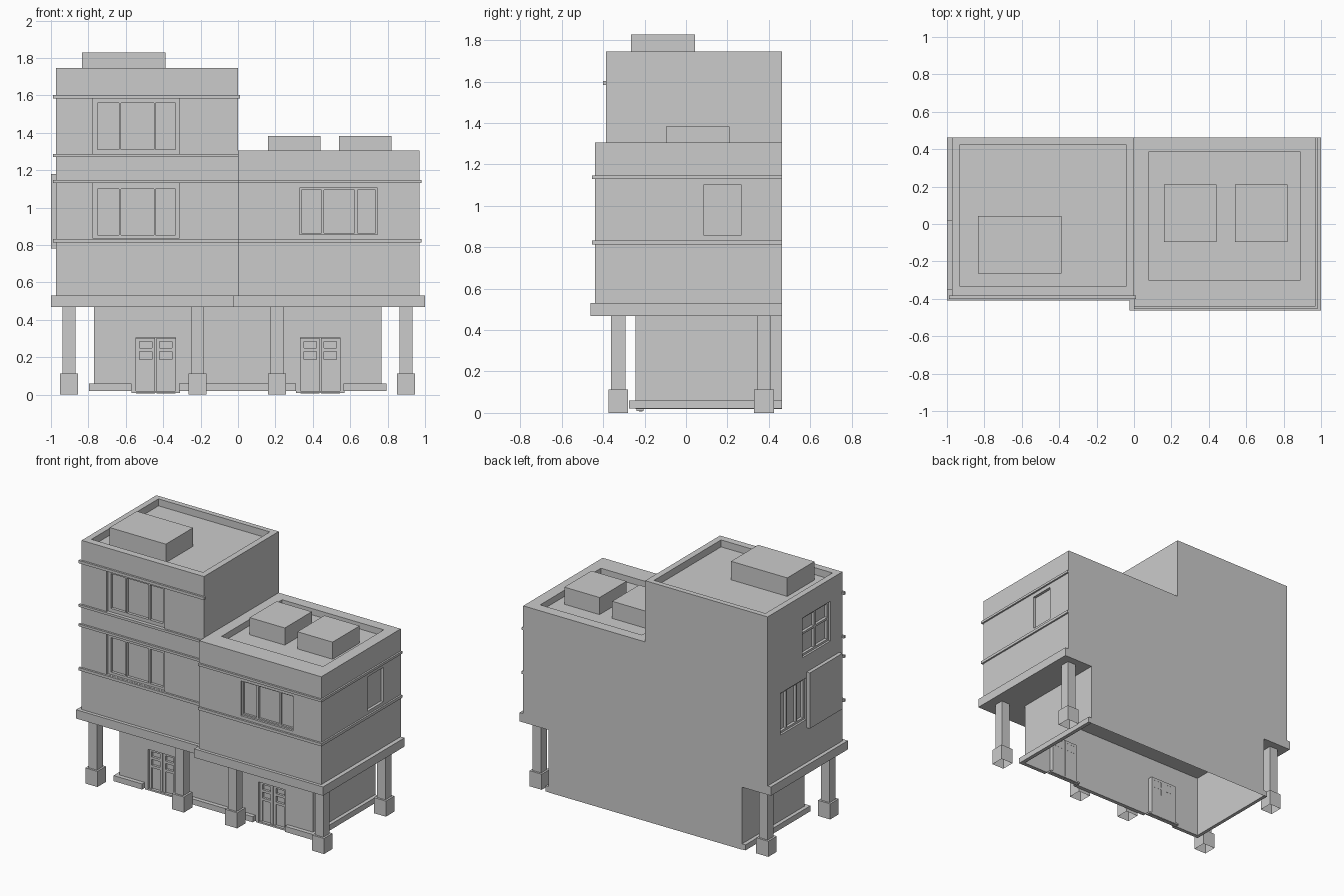
import bpy, bmesh

if "Cube" in bpy.data.objects:
    bpy.data.objects.remove(bpy.data.objects["Cube"])

BACK = 0.463


def boxes(name, spans):
    """One object made of boxes given as (x0, x1, y0, y1, z0, z1)."""
    bm = bmesh.new()
    for x0, x1, y0, y1, z0, z1 in spans:
        verts = bmesh.ops.create_cube(bm, size=1)["verts"]
        for v in verts:
            v.co = (x1 if v.co.x > 0 else x0, y1 if v.co.y > 0 else y0, z1 if v.co.z > 0 else z0)
    mesh = bpy.data.meshes.new(name)
    bm.to_mesh(mesh)
    bm.free()
    ob = bpy.data.objects.new(name, mesh)
    bpy.context.collection.objects.link(ob)
    return ob


def carve(ob, spans):
    """Cut recesses into a solid and bake the result."""
    cutter = boxes("cutter", spans)
    cutter.hide_render = True
    mod = ob.modifiers.new("carve", 'BOOLEAN')
    mod.operation, mod.solver, mod.object = 'DIFFERENCE', 'EXACT', cutter
    bpy.context.view_layer.update()
    deps = bpy.context.evaluated_depsgraph_get()
    mesh = bpy.data.meshes.new_from_object(ob.evaluated_get(deps))
    ob.modifiers.clear()
    ob.data = mesh
    bpy.data.objects.remove(cutter)


def open_bottom(ob):
    """Remove the lowest downward faces so the part is hollow from below."""
    bm = bmesh.new()
    bm.from_mesh(ob.data)
    low = min(v.co.z for v in bm.verts) + 0.001
    bmesh.ops.delete(bm, geom=[f for f in bm.faces if all(v.co.z < low for v in f.verts)],
                     context='FACES')
    bm.to_mesh(ob.data)
    bm.free()


# Tower: roof well, window bays on the front, windows on the left side
FT = -0.386
tower = boxes("tower", [(-0.973, 0, FT, BACK, 0.5, 1.745)])
carve(tower, [(-0.93, -0.044, -0.335, 0.425, 1.695, 1.9),
              (-0.775, -0.315, -0.6, FT + 0.015, 0.835, 1.13),
              (-0.775, -0.315, -0.6, FT + 0.015, 1.285, 1.585),
              (-1.1, -0.958, -0.25, 0.065, 1.30, 1.585),
              (-1.1, -0.958, 0.025, 0.315, 0.84, 1.14)])
panes = []
for z0, z1 in ((0.853, 1.10), (1.31, 1.56)):
    for x0, x1 in ((-0.75, -0.635), (-0.625, -0.45), (-0.44, -0.335)):
        panes.append((x0, x1, -0.6, FT + 0.035, z0, z1))
for y0, y1 in ((-0.235, -0.1), (-0.085, 0.05)):
    for z0, z1 in ((1.315, 1.455), (1.47, 1.57)):
        panes.append((-1.1, -0.938, y0, y1, z0, z1))
for y0, y1 in ((0.04, 0.11), (0.12, 0.22), (0.23, 0.30)):
    panes.append((-1.1, -0.938, y0, y1, 0.855, 1.125))
carve(tower, panes)

# Lower wing: roof well, front window row and side window
FW = -0.44
wing = boxes("wing", [(0, 0.97, FW, BACK, 0.5, 1.305)])
carve(wing, [(0.08, 0.888, -0.302, 0.387, 1.26, 1.5),
             (0.33, 0.745, -0.6, FW + 0.015, 0.855, 1.105),
             (0.95, 1.1, 0.087, 0.265, 0.857, 1.103)])
carve(wing, [(x0, x1, -0.6, FW + 0.03, 0.865, 1.095)
             for x0, x1 in ((0.34, 0.446), (0.46, 0.624), (0.638, 0.735))])

# Boxes on the roofs
boxes("tower_roof_box", [(-0.835, -0.388, -0.265, 0.043, 1.69, 1.828)])
boxes("wing_roof_boxes", [(0.16, 0.44, -0.097, 0.21, 1.255, 1.383),
                          (0.54, 0.82, -0.097, 0.21, 1.255, 1.383)])

# Horizontal trim bands
trims = []
for z0, z1 in ((1.13, 1.147), (0.813, 0.833)):
    trims.append((-0.988, 0, FT - 0.014, FT + 0.003, z0, z1))
    trims.append((0, 0.982, FW - 0.014, FW + 0.003, z0, z1))
    trims.append((0.967, 0.982, FW + 0.003, BACK, z0, z1))
trims.append((-0.988, 0.01, FT - 0.014, FT + 0.003, 1.583, 1.603))
trims.append((-0.988, 0, FT - 0.014, FT + 0.003, 1.27, 1.287))
boxes("trim_bands", trims)

# Raised board on the left wall
boxes("side_board", [(-0.999, -0.97, -0.35, 0.02, 0.78, 1.18)])

# Overhanging slabs under the upper floors
boxes("floor_slab_left", [(-1, -0.025, -0.41, BACK, 0.467, 0.53)])
boxes("floor_slab_right", [(-0.025, 1, -0.462, BACK, 0.467, 0.53)])

# Ground floor, hollow from below, with recessed double doors
FG = -0.245
DOORS = (-0.44, 0.44)
ground = boxes("ground_floor", [(-0.77, 0.767, FG, BACK, 0.018, 0.48)])
carve(ground, [(c - 0.105, c + 0.105, -0.4, FG + 0.035, -0.1, 0.305) for c in DOORS])
open_bottom(ground)

# Plinth around the ground floor, broken at the doors
PZ = (0.02, 0.06)
boxes("plinth", [(x0, x1, -0.275, FG, *PZ) for x0, x1 in
                 ((-0.797, -0.57), (-0.315, 0.31), (0.565, 0.793))] +
      [(-0.797, -0.77, FG, BACK, *PZ), (0.767, 0.793, FG, BACK, *PZ)])

# Door leaves with rails, and thresholds
for i, c in enumerate(DOORS):
    parts = []
    for x0, x1 in ((c - 0.105, c - 0.003), (c + 0.003, c + 0.105)):
        parts += [(x0, x0 + 0.018, FG + 0.018, FG + 0.036, 0.006, 0.303),
                  (x1 - 0.018, x1, FG + 0.018, FG + 0.036, 0.006, 0.303),
                  (x0 + 0.018, x1 - 0.018, FG + 0.026, FG + 0.036, 0.006, 0.17)]
        parts += [(x0 + 0.018, x1 - 0.018, FG + 0.018, FG + 0.036, z, z + 0.018)
                  for z in (0.17, 0.23, 0.285)]
    boxes("double_door_%d" % (i + 1), parts)
    boxes("threshold_%d" % (i + 1), [(c - 0.13, c + 0.13, FG + 0.005, FG + 0.04, 0.008, 0.02)])

# Columns on square footings
spots = [(x, -0.327) for x in (-0.903, -0.216, 0.208, 0.898)] + [(-0.903, 0.376), (0.898, 0.376)]
for i, (x, y) in enumerate(spots):
    boxes("column_%d" % (i + 1), [(x - 0.034, x + 0.034, y - 0.034, y + 0.034, 0.1, 0.475)])
    footing = boxes("footing_%d" % (i + 1), [(x - 0.048, x + 0.048, y - 0.048, y + 0.048, 0, 0.112)])
    open_bottom(footing)
